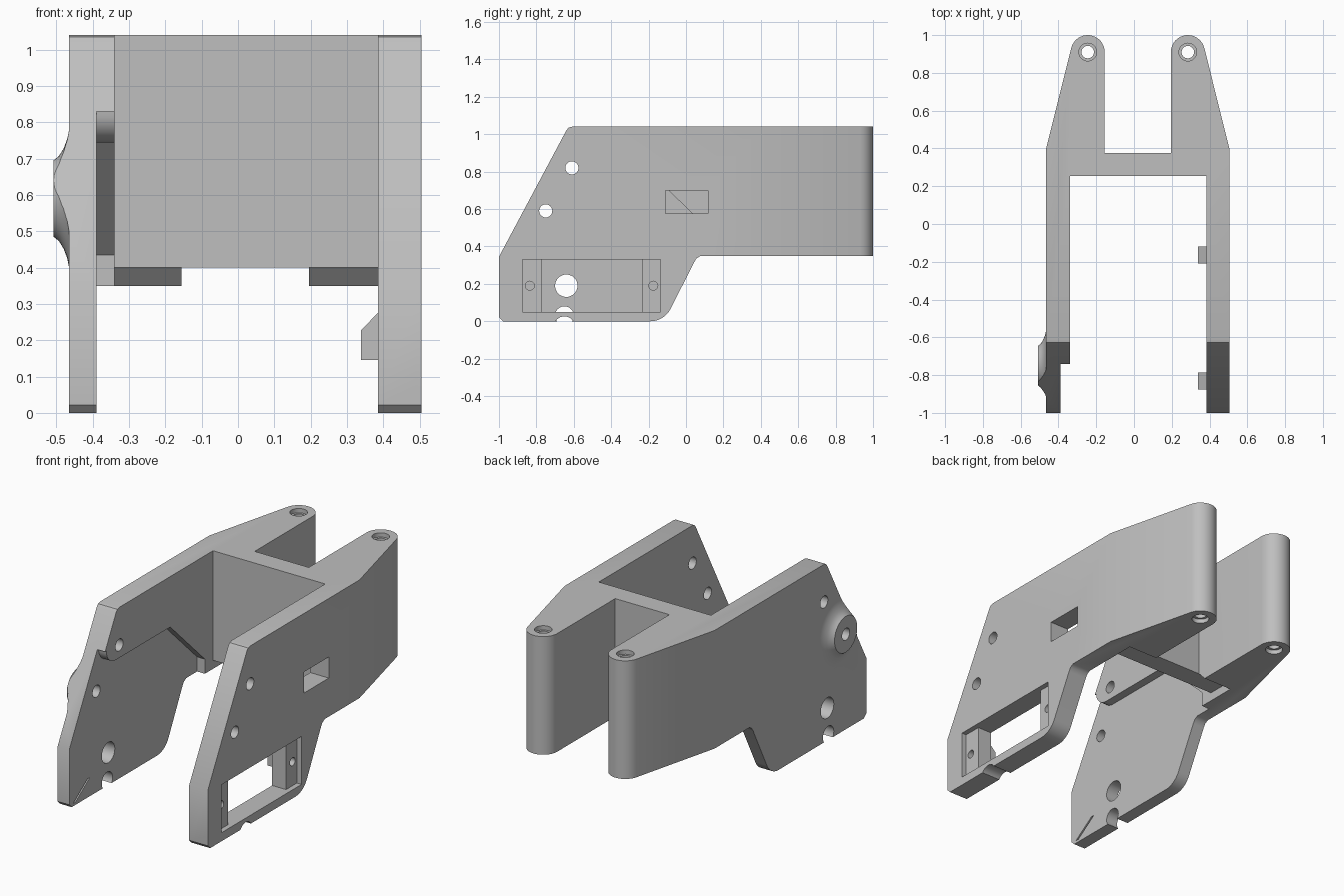
import bpy, bmesh, math
from mathutils import Vector

if "Cube" in bpy.data.objects:
    bpy.data.objects.remove(bpy.data.objects["Cube"])

grey = bpy.data.materials.new("plain grey")
grey.diffuse_color = (0.52, 0.52, 0.52, 1)
grey.use_nodes = True
grey.node_tree.nodes["Principled BSDF"].inputs["Base Color"].default_value = grey.diffuse_color


def prism(name, pts, axis, lo, hi):
    """Extrude a profile: axis 'z' takes (x, y) points, axis 'x' takes (y, z), axis 'y' takes (x, z)."""
    place = {"z": lambda p, t: (p[0], p[1], t),
             "x": lambda p, t: (t, p[0], p[1]),
             "y": lambda p, t: (p[0], t, p[1])}[axis]
    bm = bmesh.new()
    base = bm.faces.new([bm.verts.new(place(p, lo)) for p in pts])
    ext = bmesh.ops.extrude_face_region(bm, geom=[base])
    move = Vector(place((0, 0), hi - lo))
    bmesh.ops.translate(bm, vec=move, verts=[g for g in ext["geom"] if isinstance(g, bmesh.types.BMVert)])
    bmesh.ops.recalc_face_normals(bm, faces=bm.faces)
    me = bpy.data.meshes.new(name)
    bm.to_mesh(me)
    bm.free()
    ob = bpy.data.objects.new(name, me)
    bpy.context.collection.objects.link(ob)
    me.materials.append(grey)
    return ob


def arc(cx, cy, r, a0, a1, n=16):
    return [(cx + r * math.cos(math.radians(a0 + (a1 - a0) * i / n)),
             cy + r * math.sin(math.radians(a0 + (a1 - a0) * i / n))) for i in range(n + 1)]


def circle(cx, cy, r, n=32):
    return arc(cx, cy, r, 0, 360, n)[:-1]


def rect(a0, b0, a1, b1):
    return [(a0, b0), (a1, b0), (a1, b1), (a0, b1)]


def boolean(target, tool, op="DIFFERENCE"):
    mod = target.modifiers.new(tool.name, "BOOLEAN")
    mod.operation, mod.object, mod.solver = op, tool, "EXACT"
    bpy.context.view_layer.objects.active = target
    bpy.ops.object.modifier_apply(modifier=mod.name)
    bpy.data.objects.remove(tool)


# Plan of the bracket: two side plates, a cross wall and two rounded rear arms
plan = [(-0.465, -1), (-0.465, 0.4)]
plan += arc(-0.245, 0.91, 0.09, 166, 0)
plan += [(-0.155, 0.375), (0.195, 0.375)]
plan += arc(0.285, 0.91, 0.09, 180, 14)
plan += [(0.505, 0.4), (0.505, -1), (0.385, -1), (0.385, 0.255), (-0.34, 0.255), (-0.34, -1)]
body = prism("bracket", plan, "z", -0.1, 1.2)

# Flared boss on the outside of the left plate
section = [(-0.40, 0), (-0.40, 0.19), (-0.465, 0.19), (-0.47, 0.165), (-0.48, 0.138),
           (-0.493, 0.117), (-0.508, 0.105), (-0.508, 0)]
bm = bmesh.new()
verts = [bm.verts.new((x, -0.75, 0.59 + r)) for x, r in section]
edges = [bm.edges.new(e) for e in zip(verts, verts[1:])]
bmesh.ops.spin(bm, geom=verts + edges, cent=(0, -0.75, 0.59), axis=(1, 0, 0),
               angle=math.tau, steps=48)
bmesh.ops.remove_doubles(bm, verts=bm.verts, dist=1e-5)
bmesh.ops.recalc_face_normals(bm, faces=bm.faces)
me = bpy.data.meshes.new("boss")
bm.to_mesh(me)
bm.free()
me.materials.append(grey)
boss = bpy.data.objects.new("boss", me)
bpy.context.collection.objects.link(boss)
boolean(body, boss, "UNION")

# Trim everything to the side profile
side = [(-1, 0.022), (-0.978, 0)]
side += arc(-0.19, 0.12, 0.12, -90, -26, 8)
side += [(0.045, 0.318), (0.058, 0.338), (0.08, 0.35), (1.1, 0.35), (1.1, 1.04),
         (-0.61, 1.04), (-0.628, 1.035), (-0.64, 1.02), (-1, 0.345)]
boolean(body, prism("side_profile", side, "x", -0.7, 0.7), "INTERSECT")

# Inner relief that thins the lower left plate
relief = [(-1.1, -0.1), (0.18, -0.1), (0.18, 0.435), (-0.14, 0.745)]
relief += arc(-0.645, 0.83, 0.085, -90, -180, 8) + [(-1.1, 0.83)]
boolean(body, prism("relief", relief, "x", -0.39, -0.33))

# Raised underside of the cross wall, sloping down to the arms
under = [(0.2, 0.3), (0.47, 0.3), (0.375, 0.4), (0.2, 0.4)]
boolean(body, prism("underside", under, "x", -0.34, 0.385))

# Screw blocks on the inside of the right plate
for y0 in (-0.875, -0.21):
    block = [(0.40, 0.145), (0.338, 0.145), (0.338, 0.227), (0.385, 0.275), (0.40, 0.275)]
    boolean(body, prism("screw_block", block, "y", y0, y0 + 0.09), "UNION")

# Openings through the plates: profile, start x, end x
cuts = [
    ("upper_hole", circle(-0.61, 0.82, 0.035), -0.7, 0.7),
    ("lower_hole", circle(-0.75, 0.59, 0.035), -0.7, 0.7),
    ("cable_hole", circle(-0.64, 0.19, 0.06), -0.7, 0),
    ("left_notch", circle(-0.65, 0.03, 0.05), -0.7, 0),
    ("right_notch", circle(-0.65, -0.032, 0.058), 0, 0.7),
    ("slot", rect(-0.11, 0.575, 0.117, 0.698), 0.3, 0.7),
    ("window", rect(-0.77, 0.05, -0.235, 0.33), 0.3, 0.7),
    ("window_recess", rect(-0.875, 0.05, -0.135, 0.33), 0.475, 0.7),
    ("front_screw_hole", circle(-0.835, 0.19, 0.024, 20), 0.3, 0.7),
    ("rear_screw_hole", circle(-0.175, 0.19, 0.024, 20), 0.3, 0.7),
    ("groove", [(-0.965, 0.015), (-0.945, 0.015), (-0.81, 0.11), (-0.83, 0.11)], -0.405, -0.3),
]
for name, pts, lo, hi in cuts:
    boolean(body, prism(name, pts, "x", lo, hi))

# Vertical pin holes in the arms, counterbored at both ends
for x in (-0.245, 0.285):
    for r, lo, hi in ((0.033, 0, 1.2), (0.047, 1.015, 1.2), (0.047, 0.2, 0.375)):
        boolean(body, prism("pin_hole", circle(x, 0.91, r), "z", lo, hi))

bpy.ops.object.select_all(action="DESELECT")
body.select_set(True)
bpy.context.view_layer.objects.active = body
bpy.ops.object.shade_smooth_by_angle(angle=math.radians(30))
